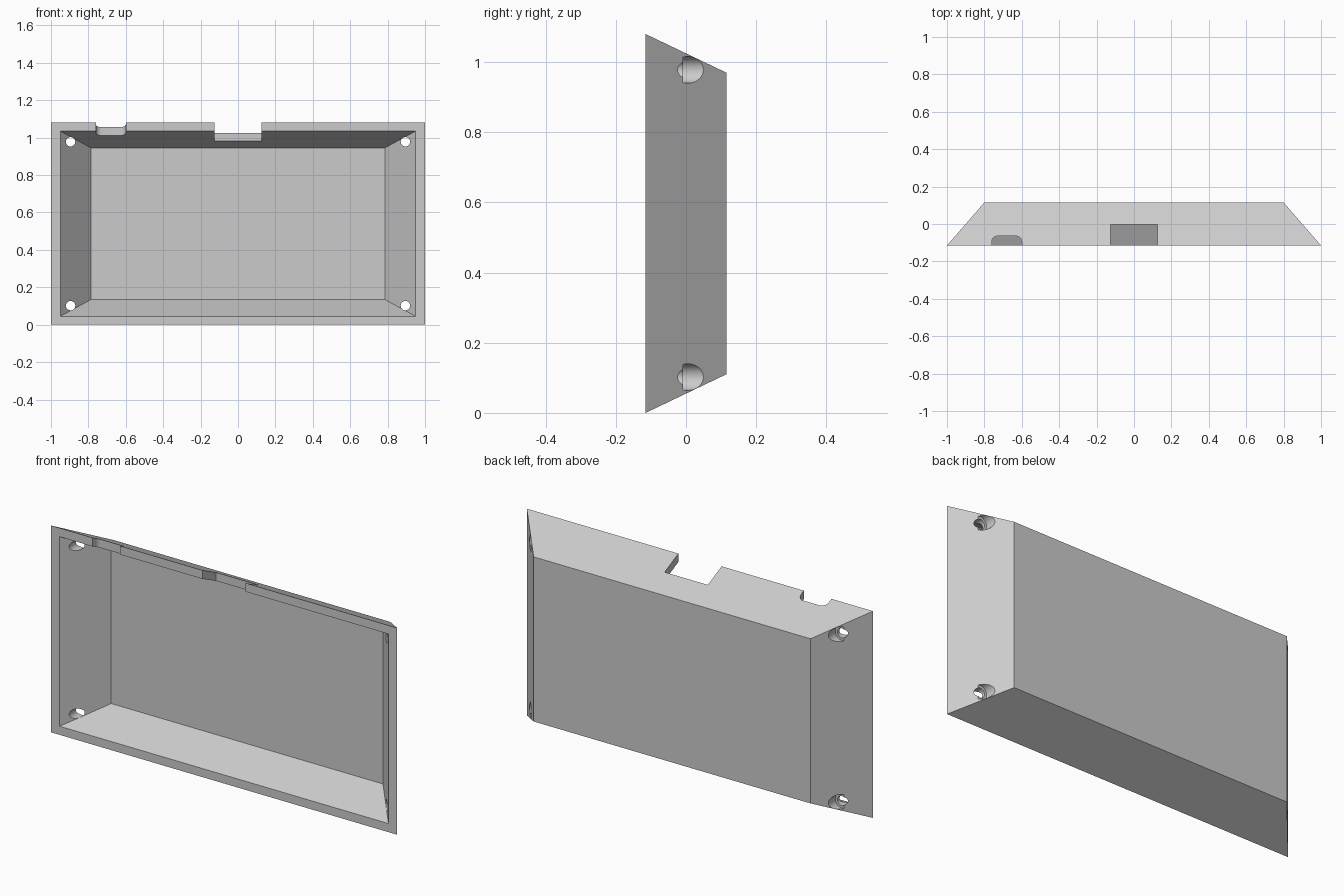
import bpy
import bmesh
import math

cube = bpy.data.objects.get("Cube")
if cube:
    bpy.data.objects.remove(cube, do_unlink=True)

grey = bpy.data.materials.new("light grey")
grey.use_nodes = True
grey.diffuse_color = (0.6, 0.6, 0.6, 1)
grey.node_tree.nodes["Principled BSDF"].inputs["Base Color"].default_value = (0.6, 0.6, 0.6, 1)

MID_Z = 0.54


def make_object(name, bm):
    bmesh.ops.recalc_face_normals(bm, faces=bm.faces)
    mesh = bpy.data.meshes.new(name)
    bm.to_mesh(mesh)
    bm.free()
    mesh.materials.append(grey)
    obj = bpy.data.objects.new(name, mesh)
    bpy.context.collection.objects.link(obj)
    return obj


def loft(name, start, end):
    """Solid joining two matching rings of points."""
    bm = bmesh.new()
    a = [bm.verts.new(p) for p in start]
    b = [bm.verts.new(p) for p in end]
    bm.faces.new(a)
    bm.faces.new(b)
    n = len(a)
    for i in range(n):
        j = (i + 1) % n
        bm.faces.new((a[i], a[j], b[j], b[i]))
    return make_object(name, bm)


def rectangle(half_x, half_z, y):
    return [(sx * half_x, y, MID_Z + sz * half_z)
            for sx, sz in ((-1, -1), (1, -1), (1, 1), (-1, 1))]


def circle(x, z, r, y, n=48):
    return [(x + r * math.cos(math.tau * i / n), y, z + r * math.sin(math.tau * i / n))
            for i in range(n)]


def prism_z(name, outline, low, high):
    return loft(name, [(x, y, low) for x, y in outline], [(x, y, high) for x, y in outline])


# Tapered tray shell and its cavity, which runs slightly past the open front
shell = loft("tray_shell", rectangle(1.0, 0.54, -0.115), rectangle(0.8, 0.43, 0.115))
cutters = [loft("cavity_cutter", rectangle(0.9674, 0.5046, -0.135), rectangle(0.785, 0.405, 0.075))]

# Screw holes with wider counterbores behind, in all four corners
for x in (-0.895, 0.895):
    for z in (0.102, 0.978):
        cutters.append(loft("hole_cutter", circle(x, z, 0.025, -0.2), circle(x, z, 0.025, 0.05)))
        cutters.append(loft("counterbore_cutter", circle(x, z, 0.038, -0.008), circle(x, z, 0.038, 0.2)))

# Square notch in the middle of the top wall
cutters.append(prism_z("square_notch_cutter",
                       [(-0.125, -0.2), (0.125, -0.2), (0.125, -0.002), (-0.125, -0.002)], 0.9, 1.2))

# Small round-cornered notch near the right end of the top wall
r, left, right, back = 0.03, -0.76, -0.6, -0.065
outline = [(left, -0.2), (right, -0.2)]
for cx, first in ((right - r, 0), (left + r, 90)):
    for i in range(9):
        t = math.radians(first + i * 90 / 8)
        outline.append((cx + r * math.cos(t), back - r + r * math.sin(t)))
cutters.append(prism_z("rounded_notch_cutter", outline, 0.95, 1.2))

# Cut everything and bake the result
for cutter in cutters:
    cutter.hide_render = True
    mod = shell.modifiers.new(cutter.name, "BOOLEAN")
    mod.operation = "DIFFERENCE"
    mod.solver = "EXACT"
    mod.object = cutter
bpy.context.view_layer.update()
baked = bpy.data.meshes.new_from_object(
    shell.evaluated_get(bpy.context.evaluated_depsgraph_get()))
shell.modifiers.clear()
shell.data = baked
for cutter in cutters:
    bpy.data.objects.remove(cutter, do_unlink=True)

# Smooth hole walls, sharp edges elsewhere
bpy.ops.object.select_all(action="DESELECT")
shell.select_set(True)
bpy.context.view_layer.objects.active = shell
bpy.ops.object.shade_smooth_by_angle(angle=math.radians(20))
